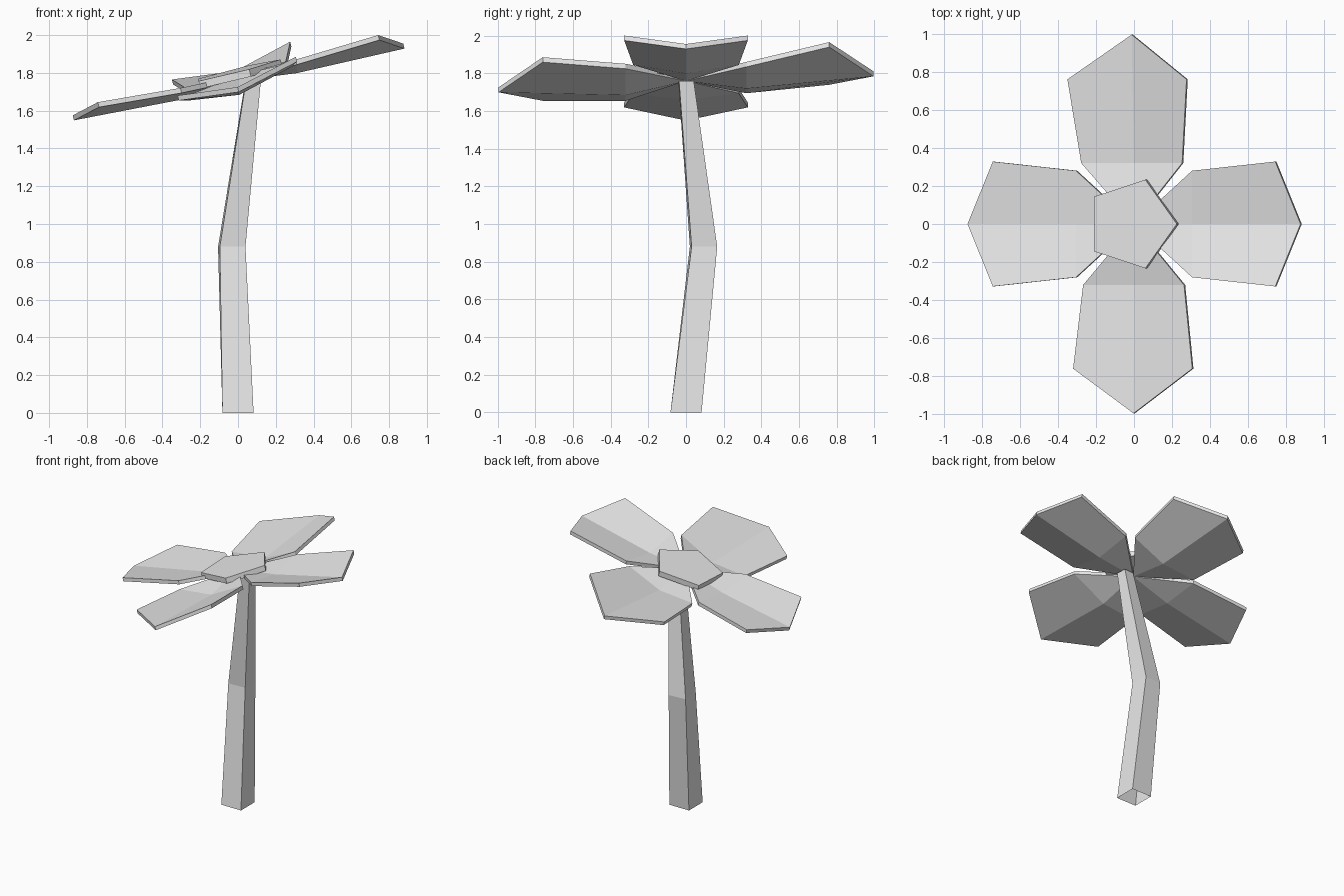
import bpy
import math
from mathutils import Vector

cube = bpy.data.objects.get("Cube")
if cube:
    bpy.data.objects.remove(cube, do_unlink=True)

grey = bpy.data.materials.new("plain_grey")
grey.use_nodes = True
grey.diffuse_color = (0.8, 0.8, 0.8, 1)
grey.node_tree.nodes["Principled BSDF"].inputs["Base Color"].default_value = grey.diffuse_color


def add_mesh(name, verts, faces):
    mesh = bpy.data.meshes.new(name)
    mesh.from_pydata(verts, [], faces)
    mesh.materials.append(grey)
    mesh.update()
    obj = bpy.data.objects.new(name, mesh)
    bpy.context.scene.collection.objects.link(obj)
    return obj


def add_slab(name, top, faces, outline, offset):
    """Thicken a counter-clockwise top sheet by copying it along an offset."""
    n = len(top)
    verts = list(top) + [p + offset for p in top]
    under = [[i + n for i in reversed(f)] for f in faces]
    rim = [(a, a + n, b + n, b) for a, b in zip(outline, outline[1:] + outline[:1])]
    return add_mesh(name, verts, faces + under + rim)


# Stem: an open square tube with one bend
def square_ring(x, y, z, side, turn):
    radius = side / math.sqrt(2)
    angles = [math.radians(turn + 45 + 90 * k) for k in range(4)]
    return [Vector((x + radius * math.cos(a), y + radius * math.sin(a), z)) for a in angles]


rings = [square_ring(0, 0, 0, 0.165, 0),
         square_ring(-0.033, 0.093, 0.88, 0.136, 4),
         square_ring(0.08, 0, 1.76, 0.078, 3)]
walls = [(r * 4 + k, r * 4 + (k + 1) % 4, r * 4 + 4 + (k + 1) % 4, r * 4 + 4 + k)
         for r in range(2) for k in range(4)]
add_mesh("stem", [p for ring in rings for p in ring], walls)


# Petals: creased leaves that spread from the centre
DOWN = Vector((0.24, 0, -0.97))
ROOT = Vector((0, 0, 1.785))
SIDE_PLAN = ((0.305, 0.28), (0.742, 0.328), 0.875)
LONG_PLAN = ((0.32, 0.265), (0.76, 0.313), 0.995)


def add_petal(name, angle, plan, heights, lean=0):
    a = math.radians(angle)
    forward = Vector((math.cos(a), math.sin(a), 0))
    left = Vector((-math.sin(a), math.cos(a), 0))
    shoulder, corner, reach = plan
    shoulder_l, crease, shoulder_r, corner_l, corner_r, tip = heights

    def at(u, w, z, shift=0):
        return forward * u + left * w + Vector((shift, 0, z))

    u, w = shoulder
    cu, cw = corner
    top = [ROOT,
           at(u, -w, shoulder_r, lean / 3), at(u, 0, crease), at(u, w, shoulder_l, lean / 3),
           at(cu, -cw, corner_r, lean), at(reach, 0, tip, lean / 3), at(cu, cw, corner_l, lean)]
    faces = [[0, 1, 2], [0, 2, 3], [1, 4, 5, 2], [2, 5, 6, 3]]
    add_slab(name, top, faces, [0, 1, 4, 5, 6, 3], DOWN * 0.027)


add_petal("left_petal", 0, SIDE_PLAN, (1.87, 1.825, 1.87, 2, 2, 1.955))
add_petal("back_petal", 90, LONG_PLAN, (1.72, 1.745, 1.86, 1.765, 1.965, 1.81), -0.037)
add_petal("right_petal", 180, SIDE_PLAN, (1.72, 1.685, 1.72, 1.645, 1.645, 1.575))
add_petal("front_petal", 270, LONG_PLAN, (1.85, 1.71, 1.68, 1.885, 1.68, 1.725), -0.007)

# Flower centre: a tilted five-sided plate
disc = []
for k in range(5):
    a = math.tau * k / 5
    x, y = 0.24 * math.cos(a) - 0.015, 0.245 * math.sin(a)
    disc.append(Vector((x, y, 1.815 + 0.25 * x + 0.045 * y)))
order = list(range(5))
add_slab("flower_centre", disc, [order], order, DOWN * 0.04)
